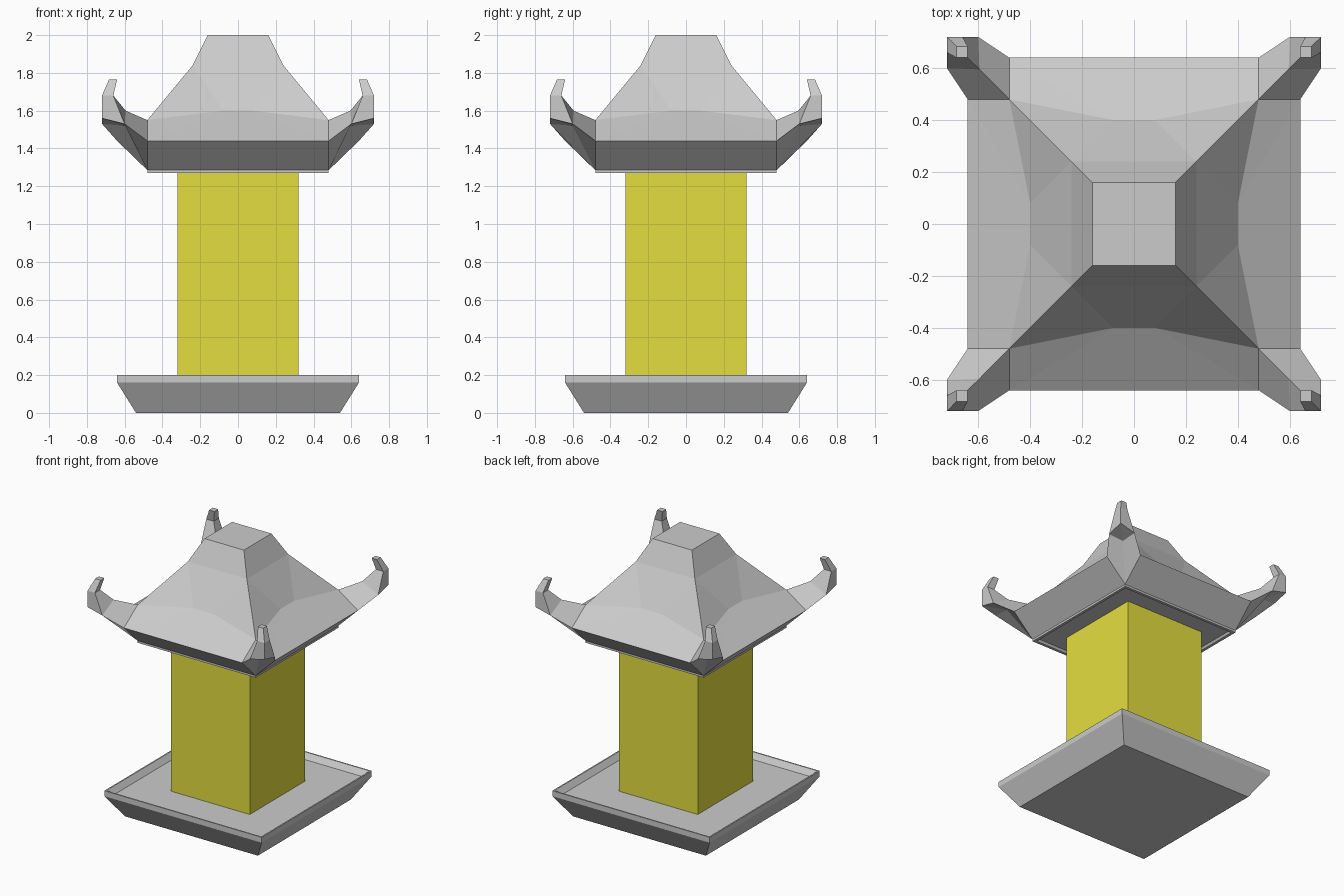
import bpy, bmesh

if "Cube" in bpy.data.objects:
    bpy.data.objects.remove(bpy.data.objects["Cube"])

def build(name, polys, color=None, mirror=False):
    """Mesh from point polygons; shared corners are welded, collapsed faces skipped."""
    bm = bmesh.new()
    verts = {}
    for poly in polys:
        keys = list(dict.fromkeys(tuple(round(c, 4) for c in p) for p in poly))
        if len(keys) < 3:
            continue
        for k in keys:
            if k not in verts:
                verts[k] = bm.verts.new(k)
        bm.faces.new([verts[k] for k in keys])
    bmesh.ops.recalc_face_normals(bm, faces=bm.faces[:])
    me = bpy.data.meshes.new(name)
    bm.to_mesh(me)
    bm.free()
    ob = bpy.data.objects.new(name, me)
    bpy.context.collection.objects.link(ob)
    if color:
        mat = bpy.data.materials.new(name + "_paint")
        mat.diffuse_color = color
        mat.use_nodes = True
        mat.node_tree.nodes["Principled BSDF"].inputs["Base Color"].default_value = mat.diffuse_color
        me.materials.append(mat)
    if mirror:
        mod = ob.modifiers.new("Mirror", 'MIRROR')
        mod.use_axis = (True, True, False)
        mod.use_clip = False
        mod.use_mirror_merge = False
    return ob

def loft(rings, cap_start=True, cap_end=True):
    """Quads between successive four-point rings, plus end caps."""
    polys = []
    for a, b in zip(rings, rings[1:]):
        for i in range(4):
            j = (i + 1) % 4
            polys.append([a[i], a[j], b[j], b[i]])
    if cap_start:
        polys.append(rings[0])
    if cap_end:
        polys.append(rings[-1])
    return polys

def squares(profile):
    return [[(-h, -h, z), (h, -h, z), (h, h, z), (-h, h, z)] for h, z in profile]

# Tray base with a shallow rim
build("base_tray", loft(squares([(.54, 0), (.64, .16), (.64, .2), (.63, .2), (.6, .16)])))

# Yellow body
build("lantern_body", loft(squares([(.32, .16), (.32, 1.285)])), (.78, .73, .05, 1))

# Recessed plate under the roof
build("roof_plate", loft(squares([(.45, 1.285), (.46, 1.27), (.48, 1.27), (.48, 1.29)])))

# Roof: one side, turned four times
top, neck = (.16, -.16, 2), (.24, -.24, 1.84)
mid, hip = (.08, -.4, 1.6), (.48, -.48, 1.55)
eave, under = (.48, -.64, 1.44), (.48, -.48, 1.285)

def flip(p):
    return (-p[0], p[1], p[2])

side = [[a, b, flip(b), flip(a)] for a, b in
        ((top, neck), (neck, mid), (mid, eave), (eave, under))]
for tri in ((neck, hip, mid), (hip, eave, mid), (hip, eave, under)):
    side += [list(tri), [flip(p) for p in tri]]
roof = squares([(.16, 2)])
for turn in range(4):
    roof += side
    side = [[(-y, x, z) for x, y, z in f] for f in side]
build("roof", roof)

# Upturned corner horns, one modelled and mirrored to all corners
inner = (.595, .595, 1.6)
a, b = (.72, .6, 1.53), (.6, .72, 1.53)
horn = [
    [(.48, .48, 1.55), (.64, .48, 1.44), (.48, .48, 1.285), (.48, .64, 1.44)],
    [inner, a, (.6, .6, 1.52), b],
    [inner, a, (.72, .72, 1.56), b],
    [(.66, .66, 1.68), (.72, .66, 1.68), (.72, .72, 1.68), (.66, .72, 1.68)],
    [(.64, .64, 1.765), (.683, .64, 1.765), (.683, .683, 1.765), (.64, .683, 1.765)],
]
build("eave_horns", loft(horn, cap_start=False), mirror=True)
